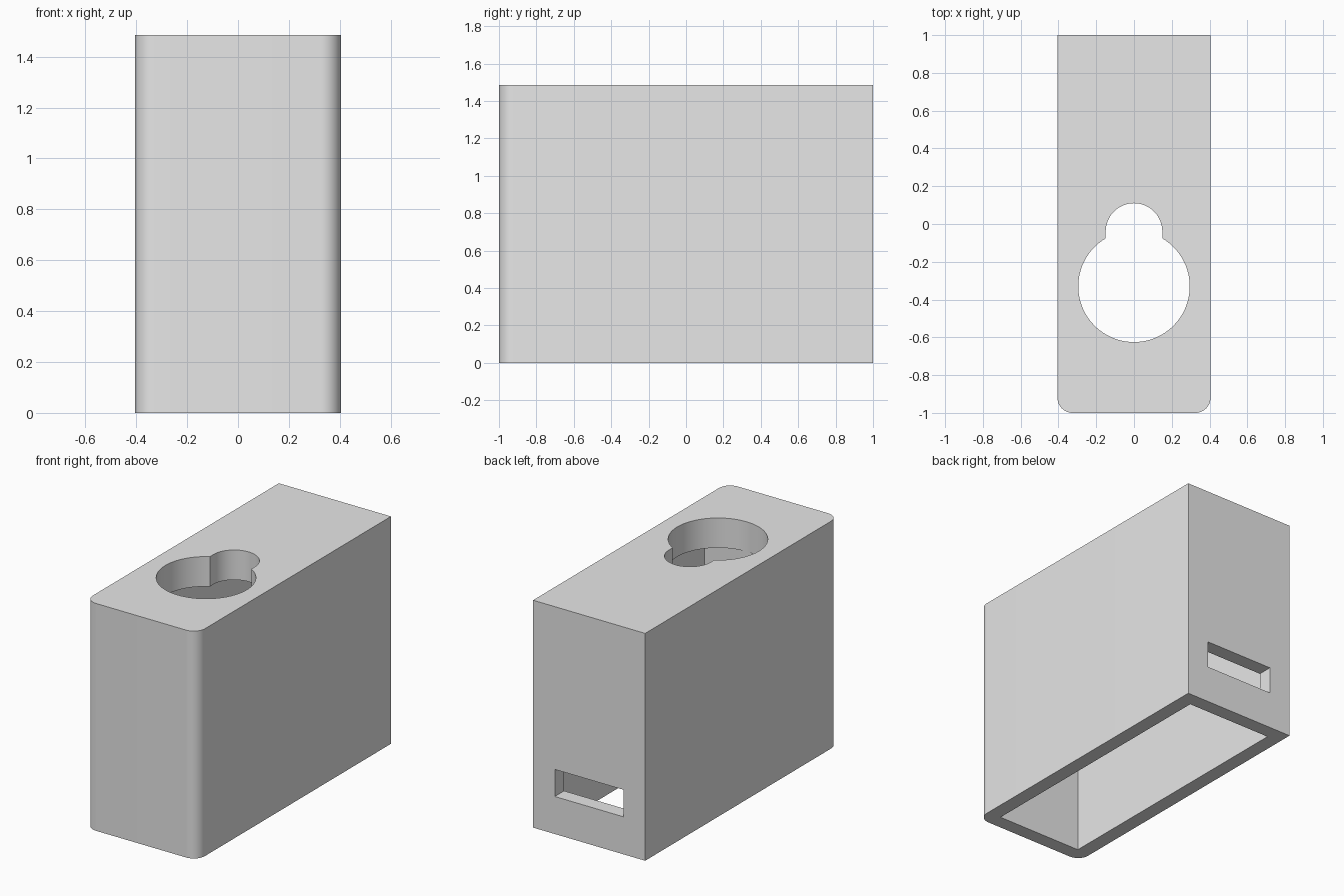
import bpy
import bmesh
from math import pi, cos, sin, sqrt, asin

W, L, H = 0.405, 1.0, 1.485      # half width, half length, height
WALL, CEILING = 0.096, 1.29
CORNER = 0.08

cube = bpy.data.objects.get("Cube")
if cube:
    bpy.data.objects.remove(cube, do_unlink=True)

grey = bpy.data.materials.new("light_grey")
grey.use_nodes = True
colour = (0.8, 0.8, 0.8, 1)
grey.diffuse_color = colour
grey.node_tree.nodes["Principled BSDF"].inputs["Base Color"].default_value = colour


def prism(name, outline, z0, z1):
    """Extrude a flat outline from z0 up to z1."""
    bm = bmesh.new()
    base = bm.faces.new([bm.verts.new((x, y, z0)) for x, y in outline])
    top = bmesh.ops.extrude_face_region(bm, geom=[base])["geom"]
    verts = [v for v in top if isinstance(v, bmesh.types.BMVert)]
    bmesh.ops.translate(bm, verts=verts, vec=(0, 0, z1 - z0))
    bmesh.ops.recalc_face_normals(bm, faces=bm.faces)
    mesh = bpy.data.meshes.new(name)
    bm.to_mesh(mesh)
    bm.free()
    obj = bpy.data.objects.new(name, mesh)
    bpy.context.collection.objects.link(obj)
    mesh.materials.append(grey)
    return obj


def arc(cx, cy, r, a0, a1, n):
    return [(cx + r * cos(a0 + (a1 - a0) * i / n),
             cy + r * sin(a0 + (a1 - a0) * i / n)) for i in range(n + 1)]


def rect(x, y0, y1):
    return [(-x, y0), (x, y0), (x, y1), (-x, y1)]


# Housing: square at the back, rounded upright corners at the front
r = CORNER
outline = (arc(-W + r, -L + r, r, pi, 1.5 * pi, 12)
           + arc(W - r, -L + r, r, 1.5 * pi, 2 * pi, 12)
           + [(W, L), (-W, L)])
housing = prism("housing", outline, 0, H)

# Keyhole: large circle joined to a small round-ended neck
big, small, big_y, small_y = 0.295, 0.15, -0.33, -0.04
a = pi / 2 - asin(small / big)
keyhole = (arc(0, small_y, small, 0, pi, 32)
           + arc(0, big_y, big, pi - a, 2 * pi + a, 72))

# Hollow: open below, shorter at the front under the keyhole
inner = W - WALL
back = L - WALL
cutters = [
    prism("lower_hollow", rect(inner, -back, back), -0.1, 0.85),
    prism("upper_hollow", rect(inner, -0.63, back), 0.8, CEILING),
    prism("keyhole_cutter", keyhole, CEILING - 0.05, H + 0.1),
    prism("slot_cutter", rect(0.248, back - 0.05, L + 0.1), 0.245, 0.422),
]

for cutter in cutters:
    mod = housing.modifiers.new(cutter.name, "BOOLEAN")
    mod.object = cutter
    mod.operation = "DIFFERENCE"
    mod.solver = "EXACT"

bpy.ops.object.select_all(action="DESELECT")
bpy.context.view_layer.objects.active = housing
housing.select_set(True)
for mod in list(housing.modifiers):
    bpy.ops.object.modifier_apply(modifier=mod.name)
for cutter in cutters:
    bpy.data.objects.remove(cutter, do_unlink=True)

bpy.ops.object.shade_smooth_by_angle(angle=pi / 6)
